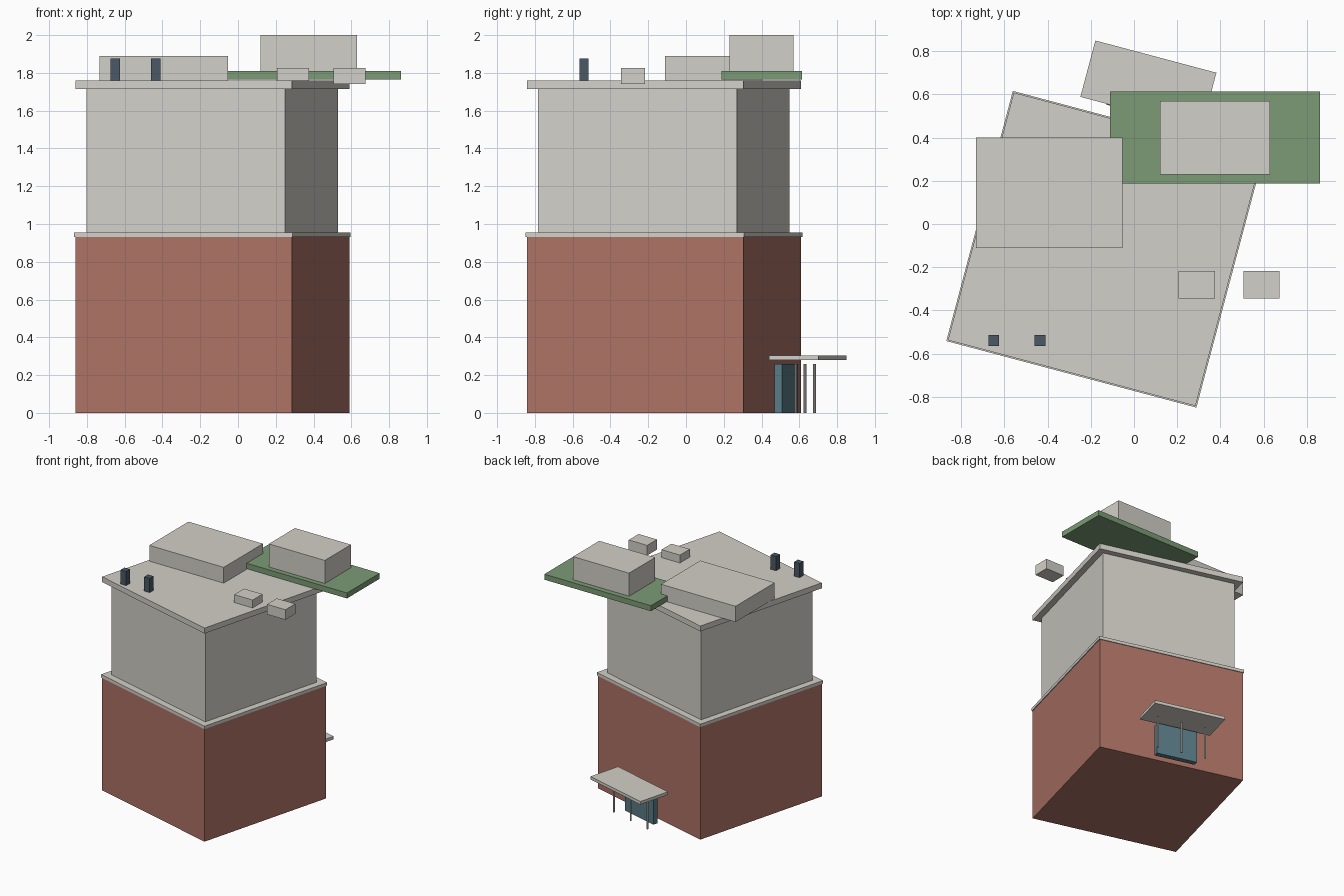
import bpy, math
from mathutils import Matrix

if "Cube" in bpy.data.objects:
    bpy.data.objects.remove(bpy.data.objects["Cube"])

TILT = Matrix.Translation((-0.136, -0.117, 0)) @ Matrix.Rotation(math.radians(-14.9), 4, 'Z')


def material(name, color):
    m = bpy.data.materials.new(name)
    m.diffuse_color = (*color, 1)
    m.use_nodes = True
    m.node_tree.nodes["Principled BSDF"].inputs["Base Color"].default_value = m.diffuse_color
    return m


brick = material("brick", (0.42, 0.17, 0.13))
stone = material("stone", (0.65, 0.63, 0.58))
glass = material("glass", (0.10, 0.20, 0.24))
dark = material("dark_metal", (0.07, 0.10, 0.13))
green = material("planting", (0.20, 0.33, 0.18))


def box(name, x, y, z, mat, tilted=False):
    """Box from (min, max) ranges, optionally in the turned building frame."""
    bpy.ops.mesh.primitive_cube_add(size=1)
    o = bpy.context.object
    o.name = name
    o.data.materials.append(mat)
    r = (x, y, z)
    mid = Matrix.Translation([(a + b) / 2 for a, b in r])
    size = Matrix.Diagonal([b - a for a, b in r] + [1])
    o.data.transform((TILT if tilted else Matrix()) @ mid @ size)
    return o


def block(name, half, z, mat):
    return box(name, (-half, half), (-half, half), z, mat, True)


# Turned building mass
block("brick_base", 0.593, (0, 0.95), brick)
block("ledge", 0.599, (0.93, 0.955), stone)
block("upper_storeys", 0.544, (0.955, 1.715), stone)
block("roof_slab", 0.593, (1.715, 1.76), stone)

# Rear entrance: door, canopy and posts
box("entrance_door", (-0.165, 0.165), (0.649, 0.691), (0, 0.26), glass, True)
box("entrance_canopy", (-0.29, 0.29), (0.653, 0.923), (0.28, 0.305), stone, True)
for i in (-1, 0, 1):
    bpy.ops.mesh.primitive_cylinder_add(vertices=10, radius=0.007, depth=0.26)
    post = bpy.context.object
    post.name = f"canopy_post_{i + 2}"
    post.data.materials.append(stone)
    post.data.transform(TILT @ Matrix.Translation((0.195 * i, 0.773, 0.13)))

# Rooftop structures, aligned to the axes
box("left_penthouse", (-0.732, -0.053), (-0.11, 0.40), (1.76, 1.89), stone)
box("roof_garden", (-0.11, 0.862), (0.188, 0.614), (1.765, 1.81), green)
box("right_penthouse", (0.12, 0.63), (0.23, 0.57), (1.81, 2.0), stone)
for i, x in enumerate((0.207, 0.506)):
    box(f"vent_unit_{i + 1}", (x, x + 0.168), (-0.345, -0.217), (1.742, 1.825), stone)
for i, x in enumerate((-0.674, -0.46)):
    box(f"flue_{i + 1}", (x, x + 0.05), (-0.565, -0.515), (1.76, 1.877), dark)
